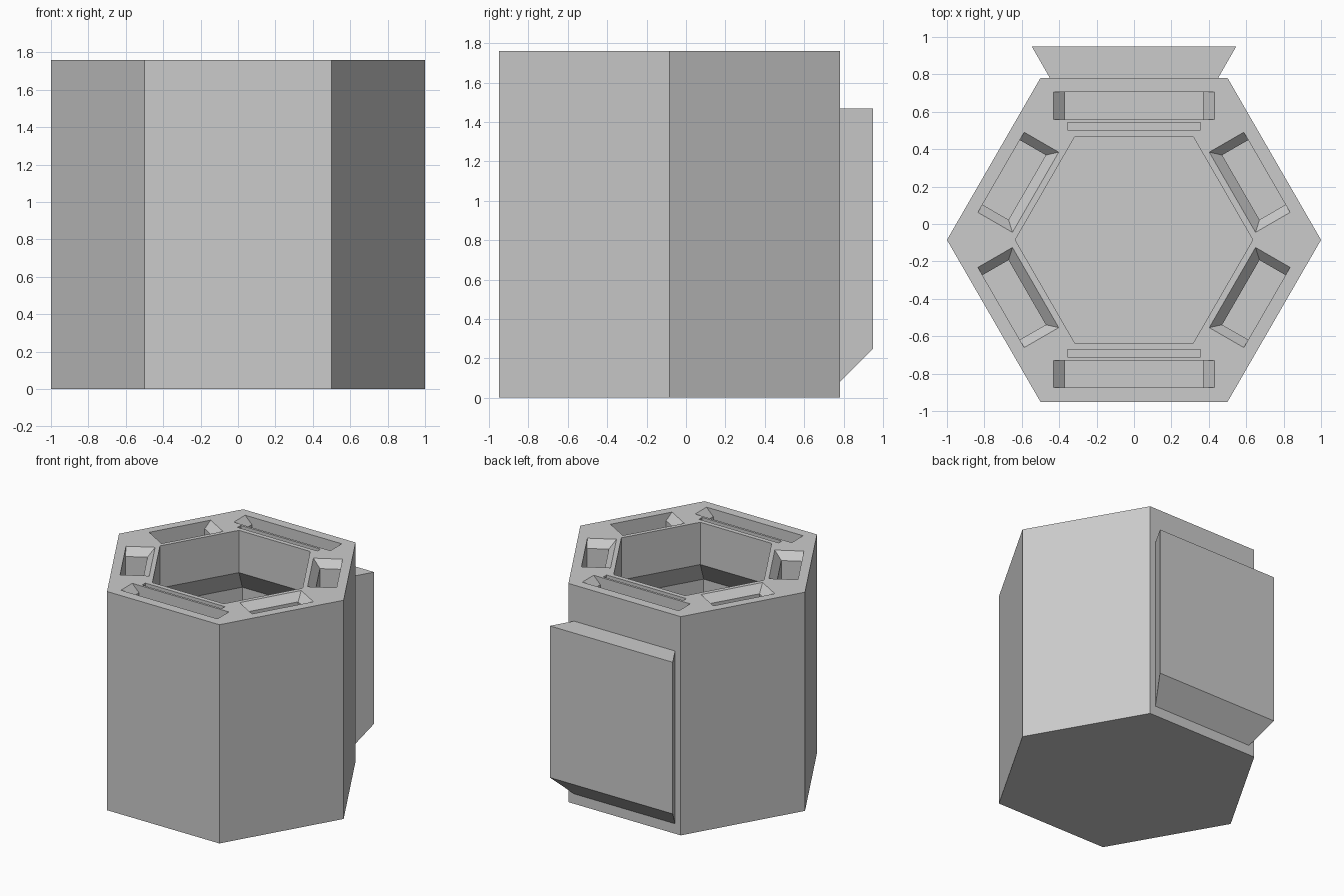
import bpy
import bmesh
from math import cos, sin, pi, radians

HEIGHT = 1.76
CENTRE_Y = -0.085

cube = bpy.data.objects.get("Cube")
if cube:
    bpy.data.objects.remove(cube, do_unlink=True)

grey = bpy.data.materials.new("plain_grey")
grey.use_nodes = True
colour = (0.6, 0.6, 0.6, 1)
grey.diffuse_color = colour
grey.node_tree.nodes["Principled BSDF"].inputs["Base Color"].default_value = colour


def loft(name, rings):
    """Skin a stack of equal-sized point rings and cap both ends."""
    bm = bmesh.new()
    loops = [[bm.verts.new(p) for p in ring] for ring in rings]
    count = len(loops[0])
    for low, high in zip(loops, loops[1:]):
        for i in range(count):
            j = (i + 1) % count
            bm.faces.new((low[i], low[j], high[j], high[i]))
    bm.faces.new(loops[0])
    bm.faces.new(loops[-1])
    bmesh.ops.recalc_face_normals(bm, faces=bm.faces)
    mesh = bpy.data.meshes.new(name)
    bm.to_mesh(mesh)
    bm.free()
    mesh.materials.append(grey)
    obj = bpy.data.objects.new(name, mesh)
    bpy.context.collection.objects.link(obj)
    return obj


def hexagon(radius, z):
    return [(radius * cos(i * pi / 3), CENTRE_Y + radius * sin(i * pi / 3), z)
            for i in range(6)]


def slot_cutter(name, angle, layers, flip=1):
    """Layers are (t0, t1, r0, r1, z): along the side, outward, height."""
    a = radians(angle)

    def place(t, r, z):
        t *= flip
        return (r * cos(a) - t * sin(a), CENTRE_Y + r * sin(a) + t * cos(a), z)

    rings = [[place(t0, r0, z), place(t1, r0, z), place(t1, r1, z), place(t0, r1, z)]
             for t0, t1, r0, r1, z in layers]
    cutter = loft(name, rings)
    cutter.hide_render = True
    return cutter


def funnel(t0, t1, r0, r1, end_slope, inner_slope, depth=0.3):
    """Slot with bevelled ends and inner lip over a straight shaft."""
    rim = (t0, t1, r0, r1)
    shaft = (t0 + end_slope, t1 - end_slope, r0 + inner_slope, r1)
    return [rim + (HEIGHT + 0.05,), rim + (HEIGHT,),
            shaft + (HEIGHT - 0.06,), shaft + (HEIGHT - depth,)]


# Hexagonal body with a cavity that widens below its neck
profile = [(1, 0), (1, HEIGHT), (0.635, HEIGHT), (0.635, 1.42),
           (0.92, 1.17), (0.92, 0.08)]
body = loft("body", [hexagon(r, z) for r, z in profile])

# Slots around the rim
cutters = []
for angle in (90, 270):
    cutters.append(slot_cutter("wide_slot", angle,
                               funnel(-0.43, 0.43, 0.645, 0.79, 0.06, 0)))
    groove = (-0.355, 0.355, 0.587, 0.627)
    cutters.append(slot_cutter("groove", angle,
                               [groove + (HEIGHT + 0.05,), groove + (HEIGHT - 0.1,)]))
for angle, flip in ((30, 1), (150, -1), (210, 1), (330, -1)):
    cutters.append(slot_cutter("side_slot", angle,
                               funnel(-0.29, 0.205, 0.583, 0.796, 0.048, 0.052), flip))

bpy.context.view_layer.objects.active = body
for cutter in cutters:
    cut = body.modifiers.new("slot", 'BOOLEAN')
    cut.operation = 'DIFFERENCE'
    cut.solver = 'EXACT'
    cut.object = cutter
    bpy.ops.object.modifier_apply(modifier=cut.name)
    bpy.data.objects.remove(cutter, do_unlink=True)

# Flared back panel with a sloping underside
back_face = CENTRE_Y + 0.866
loft("back_panel", [
    [(-w, y, low), (w, y, low), (w, y, 1.47), (-w, y, 1.47)]
    for w, y, low in ((0.45, back_face, 0.08), (0.547, 0.95, 0.25))])
